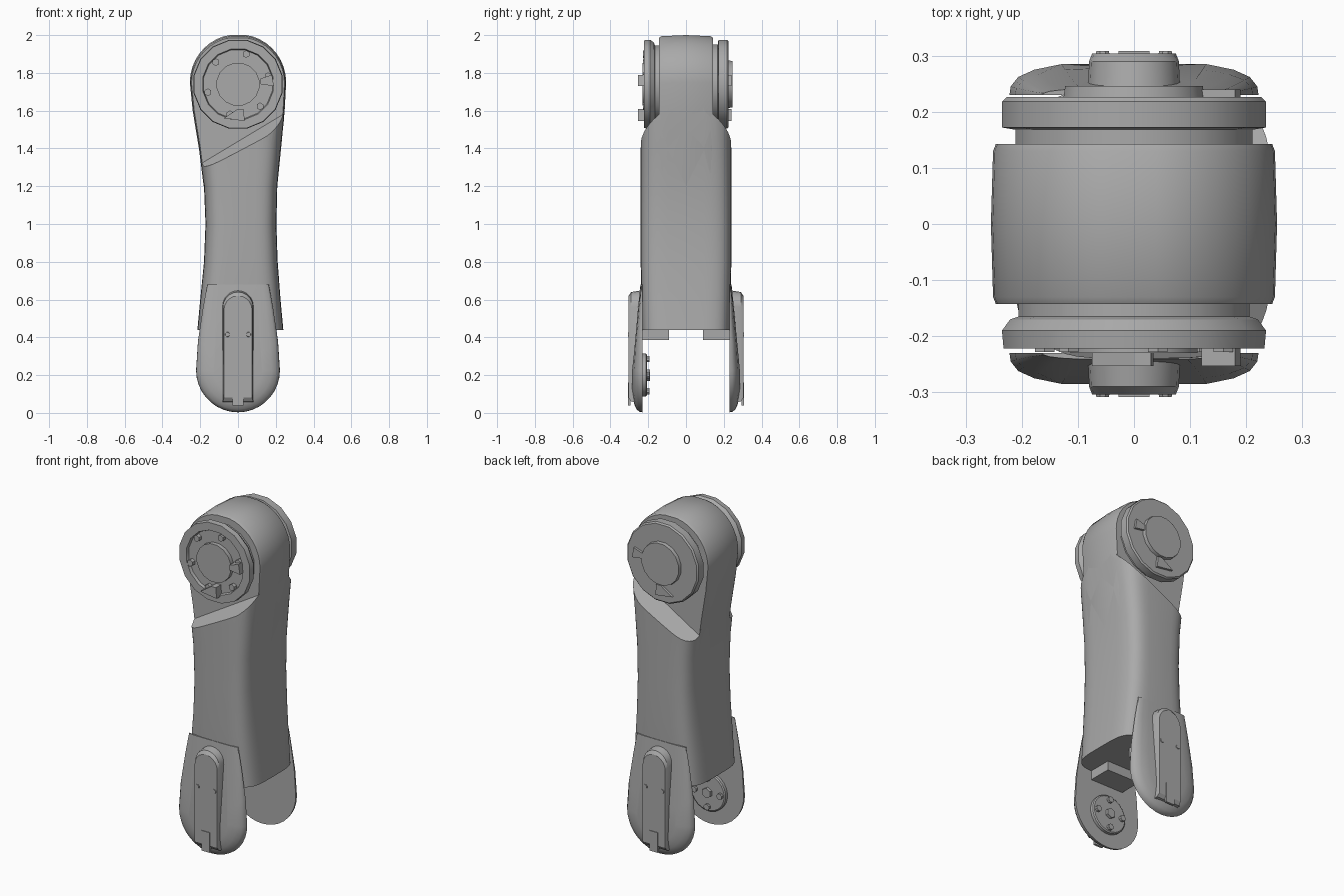
import bpy, bmesh, math
from mathutils import Vector

cube = bpy.data.objects.get("Cube")
if cube:
    bpy.data.objects.remove(cube)

mat = bpy.data.materials.new("plain grey")
mat.use_nodes = True
GREY = (0.4, 0.4, 0.4, 1)
mat.diffuse_color = GREY
mat.node_tree.nodes["Principled BSDF"].inputs["Base Color"].default_value = GREY

HUB_Z = 1.74


def loft(name, rings, smooth=30):
    """Skin a stack of equal-length point rings and cap both ends."""
    bm = bmesh.new()
    rows = [[bm.verts.new(p) for p in ring] for ring in rings]
    n = len(rows[0])
    for a, b in zip(rows, rows[1:]):
        for i in range(n):
            j = (i + 1) % n
            bm.faces.new((a[i], a[j], b[j], b[i]))
    bm.faces.new(rows[0])
    bm.faces.new(rows[-1])
    bmesh.ops.recalc_face_normals(bm, faces=bm.faces)
    mesh = bpy.data.meshes.new(name)
    bm.to_mesh(mesh)
    bm.free()
    mesh.materials.append(mat)
    ob = bpy.data.objects.new(name, mesh)
    bpy.context.collection.objects.link(ob)
    if smooth:
        bpy.ops.object.select_all(action='DESELECT')
        bpy.context.view_layer.objects.active = ob
        ob.select_set(True)
        bpy.ops.object.shade_smooth_by_angle(angle=math.radians(smooth))
    return ob


def turned(name, x, z, profile, n=16):
    """Turn (radius, y) pairs around an axis along y."""
    return loft(name, [[Vector((x + r * math.cos(math.tau * (i + .5) / n), y,
                                z + r * math.sin(math.tau * (i + .5) / n)))
                        for i in range(n)] for r, y in profile], 25)


def block(name, x0, x1, y0, y1, z0, z1):
    return loft(name, [[(x0, y0, z), (x1, y0, z), (x1, y1, z), (x0, y1, z)]
                       for z in (z0, z1)], 0)


def arc(cx, cz, r, a0, a1, n):
    return [(cx + r * math.cos(math.radians(a0 + (a1 - a0) * i / n)),
             cz + r * math.sin(math.radians(a0 + (a1 - a0) * i / n)))
            for i in range(n + 1)]


# Sleeve: rounded-box sections up the arm (z, left edge, right edge, half depth)
SECTIONS = [(.44, -.215, .24, .232), (.6, -.2, .225, .237), (.8, -.18, .21, .24),
            (1.0, -.172, .203, .24), (1.2, -.18, .208, .24),
            (1.4, -.205, .226, .24), (1.55, -.225, .243, .238), (1.7, -.24, .25, .235)]


def rounded(z, x0, x1, hy, n=48, power=.45):
    pts = []
    for i in range(n):
        c, s = math.cos(math.tau * i / n), math.sin(math.tau * i / n)
        pts.append(((x0 + x1) / 2 + (x1 - x0) / 2 * math.copysign(abs(c) ** power, c),
                    hy * math.copysign(abs(s) ** power, s), z))
    return pts


sleeve = loft("arm_sleeve", [rounded(*s) for s in SECTIONS])

# Slanted shoulders cut away on both faces
for s, side in ((-1, "front"), (1, "back")):
    inner = [(-.4, 1.2), (.4, 1.68), (.4, 2.2), (-.4, 2.2)]
    outer = [(-.4, 1.165), (.4, 1.585), (.4, 2.2), (-.4, 2.2)]
    cutter = loft(side + "_shoulder_cutter",
                  [[(x, s * y, z) for x, z in poly]
                   for y, poly in ((.139, inner), (.27, outer))], 0)
    cutter.hide_render = True
    cutter.hide_set(True)
    mod = sleeve.modifiers.new(side + "_shoulder", 'BOOLEAN')
    mod.operation = 'DIFFERENCE'
    mod.solver = 'EXACT'
    mod.object = cutter

# Rounded head between the two hubs
head = arc(0, 1.75, .255, 0, 180, 20)
head = [(x, min(z, 2.0)) for x, z in head]
head += [(-.24, 1.6), (-.207, 1.4), (-.182, 1.2), (.208, 1.2), (.228, 1.4), (.247, 1.6)]


def shrunk(poly, y, f):
    return [(x * f, y, 1.6 + (z - 1.6) * f) for x, z in poly]


loft("arm_head", [shrunk(head, y, f) for y, f in
                  ((-.143, .965), (-.13, .985), (0, 1), (.13, .985), (.143, .965))])

# Front hub: flanged ring with recess, centre disc and tabs
turned("front_hub", 0, HUB_Z, [(.21, -.13), (.21, -.165), (.225, -.17), (.24, -.19), (.237, -.222),
                               (.19, -.222), (.185, -.205), (.115, -.205), (.115, -.23)])
for i in range(6):
    a = math.tau * (i + .25) / 6
    turned("front_hub_bolt", .165 * math.cos(a), HUB_Z + .165 * math.sin(a),
           [(.02, -.2), (.02, -.228)], 6)

# Back hub: solid flange with raised octagonal cap
turned("back_hub", 0, HUB_Z, [(.215, .13), (.215, .168), (.24, .172), (.24, .218),
                              (.232, .226), (.128, .226), (.125, .246)])

# Wedge keys on both hub faces
for s, side in ((-1, "front"), (1, "back")):
    for label, pts in (("side", [(.12, 1.77), (.18, 1.79), (.19, 1.73), (.12, 1.74)]),
                       ("lower", [(-.075, 1.56), (.035, 1.545), (.03, 1.61), (0, 1.61)])):
        loft(f"{side}_{label}_key", [[(x, s * y, z) for x, z in pts]
                                     for y in (.2, .24 if s > 0 else .253)], 0)

# Fork cheeks: wide round foot, narrow top, thinning upward
cheek = arc(0, .225, .222, -180, 0, 18)
cheek += [(.212, .38), (.185, .56), (.163, .68), (-.163, .68), (-.185, .56), (-.212, .38)]


def cheek_ring(s, depth, inset):
    ring = []
    for x, z in cheek:
        f = 1 - inset
        foot = z < .5
        zz = .23 + (z - .23) * f if foot else z
        thin = 1 if z < .3 else max(.2, 1 - (z - .3) / .45)
        ring.append((x * f, s * (.23 + depth * thin), zz))
    return ring


ridge = arc(0, .56, .08, 0, 180, 10) + [(-.08, .06), (.08, .06)]
for s, side in ((-1, "front"), (1, "back")):
    loft(side + "_cheek", [cheek_ring(s, d, i) for d, i in
                           ((0, 0), (.015, .01), (.032, .07), (.045, .2), (.055, .42))], 40)
    # Raised rib with its notch plate and two screws
    loft(side + "_rib", [[(x * f, s * y, .35 + (z - .35) * f) for x, z in ridge]
                         for y, f in ((.236, 1.03), (.29, 1), (.304, .93))], 25)
    block(side + "_notch_plate", -.028, .028, s * .295, s * .308, .04, .16)
    for x in (-.056, .056):
        turned(side + "_rib_screw", x, .415, [(.014, s * .3), (.012, s * .308)], 8)
    # Stop blocks under the sleeve
    block(side + "_stop_block", -.11, .11, s * .09, s * .235, .385, .45)

# Joint plate and bolts on the inner side of the front cheek
turned("joint_plate", 0, .2, [(.115, -.232), (.115, -.212), (.108, -.207)], 24)
turned("joint_centre_bolt", 0, .2, [(.03, -.21), (.03, -.19)], 6)
for i in range(4):
    a = math.tau * i / 4
    turned("joint_bolt", .085 * math.cos(a), .2 + .085 * math.sin(a),
           [(.018, -.21), (.018, -.192)], 8)
